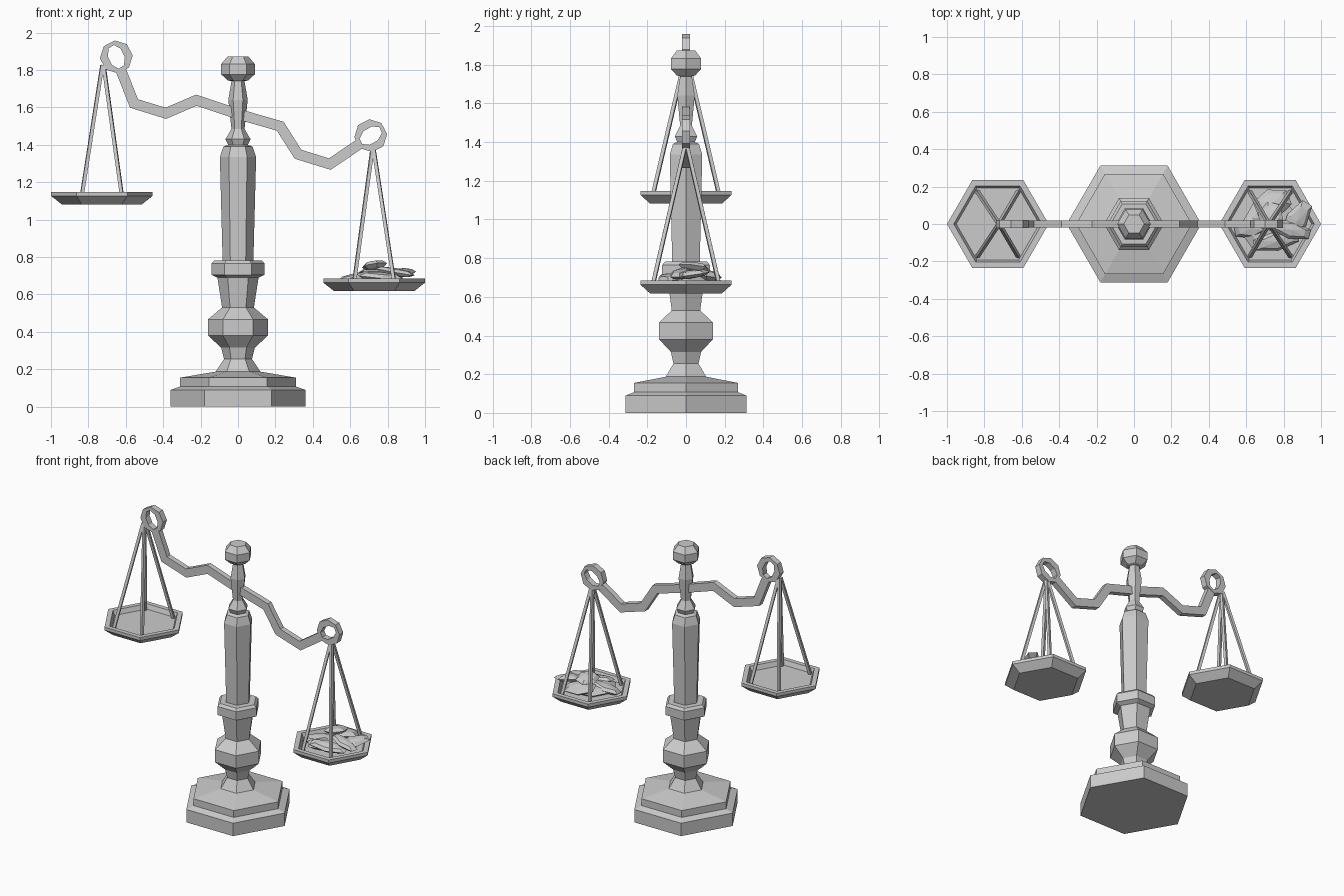
import bpy, bmesh, math
from mathutils import Vector, Matrix

if "Cube" in bpy.data.objects:
    bpy.data.objects.remove(bpy.data.objects["Cube"])

TILT = math.radians(17.2)
PIVOT = Vector((0, 0, 1.564))


def finish(name, bm, loc=(0, 0, 0), rot=(0, 0, 0)):
    bmesh.ops.recalc_face_normals(bm, faces=bm.faces)
    me = bpy.data.meshes.new(name)
    bm.to_mesh(me)
    bm.free()
    ob = bpy.data.objects.new(name, me)
    ob.location, ob.rotation_euler = loc, rot
    bpy.context.collection.objects.link(ob)
    return ob


def lathe(name, profile, loc=(0, 0, 0), sides=6):
    """Faceted turned part from (radius, height) pairs, capped at both ends."""
    bm = bmesh.new()
    rings = []
    for r, z in profile:
        rings.append([bm.verts.new((r * math.cos(math.tau * i / sides),
                                    r * math.sin(math.tau * i / sides), z)) for i in range(sides)])
    for a, b in zip(rings, rings[1:]):
        for i in range(sides):
            j = (i + 1) % sides
            bm.faces.new((a[i], a[j], b[j], b[i]))
    bm.faces.new(rings[0])
    bm.faces.new(rings[-1])
    return finish(name, bm, loc)


def plate(name, left, right, closed, half_y, loc, rot):
    """Solid band between two matching XZ outlines, given thickness along y."""
    bm = bmesh.new()
    rows = []
    for a, b in zip(left, right):
        rows.append([bm.verts.new((p[0], y, p[1])) for p, y in
                     ((a, -half_y), (b, -half_y), (b, half_y), (a, half_y))])
    pairs = list(zip(rows, rows[1:]))
    if closed:
        pairs.append((rows[-1], rows[0]))
    else:
        bm.faces.new(rows[0])
        bm.faces.new(rows[-1])
    for r, s in pairs:
        for i in range(4):
            j = (i + 1) % 4
            bm.faces.new((r[i], r[j], s[j], s[i]))
    return finish(name, bm, loc, rot)


def rod(name, a, b, radius):
    a, b = Vector(a), Vector(b)
    bm = bmesh.new()
    bmesh.ops.create_cone(bm, cap_ends=True, segments=4, radius1=radius, radius2=radius,
                          depth=(b - a).length)
    q = (b - a).to_track_quat('Z', 'Y')
    bm.transform(Matrix.Translation((a + b) / 2) @ q.to_matrix().to_4x4())
    return finish(name, bm)


# Stepped foot and turned lower stem
lathe("base_and_stem", [(0.36, 0), (0.36, 0.09), (0.31, 0.107), (0.31, 0.155), (0.12, 0.187),
                        (0.075, 0.255), (0.09, 0.315), (0.16, 0.38), (0.16, 0.467), (0.085, 0.53),
                        (0.11, 0.69), (0.142, 0.705), (0.142, 0.765), (0.125, 0.782)])
# Tapered shaft, collar, neck and knob
lathe("shaft_and_finial", [(0.082, 0.77), (0.097, 1.335), (0.078, 1.39), (0.053, 1.4), (0.067, 1.43),
                           (0.035, 1.485), (0.052, 1.64), (0.035, 1.74), (0.055, 1.745),
                           (0.09, 1.777), (0.09, 1.832), (0.055, 1.873)])

# Tilted beam: mirrored zigzag path with mitred edges
half = [(0.235, 0.005), (0.37, -0.11), (0.548, -0.11), (0.67, 0.042)]
path = [Vector((-x, z)) for x, z in reversed(half)] + [Vector((0, 0))] + [Vector(p) for p in half]
dirs = [(b - a).normalized() for a, b in zip(path, path[1:])]
upper, lower = [], []
for p, d0, d1 in zip(path, dirs[:1] + dirs, dirs + dirs[-1:]):
    n0 = Vector((-d0.y, d0.x))
    m = (n0 + Vector((-d1.y, d1.x))).normalized()
    w = 0.028 / m.dot(n0)
    upper.append(p + m * w)
    lower.append(p - m * w)
plate("beam", upper, lower, False, 0.019, PIVOT, (0, TILT, 0))

# Eight-sided eyes at the beam ends, with holes stretched along the arms
for side, label in ((-1, "left"), (1, "right")):
    c = Vector((0.712, 0.1))
    axis = Vector((math.cos(math.radians(51)), math.sin(math.radians(51))))
    perp = Vector((-axis.y, axis.x))
    outer, inner = [], []
    for k in range(8):
        a = math.radians(22.5 + 45 * k)
        d = Vector((math.cos(a), math.sin(a)))
        o = c + d * 0.088
        h = c + axis * d.dot(axis) * 0.066 + perp * d.dot(perp) * 0.043
        outer.append((side * o.x, o.y))
        inner.append((side * h.x, h.y))
    plate(label + "_beam_eye", outer, inner, True, 0.021, PIVOT, (0, TILT, 0))

# Hexagonal pans, each on four hanging rods
for label, cx, z0, top in (("left", -0.728, 1.082, 1.825), ("right", 0.728, 0.618, 1.375)):
    lathe(label + "_pan", [(0.215, 0), (0.272, 0.045), (0.272, 0.066), (0.236, 0.066), (0.222, 0.035)],
          (cx, 0, z0))
    for sx in (-1, 1):
        for sy in (-1, 1):
            rod(label + "_pan_rod", (cx + sx * 0.108, sy * 0.172, z0 + 0.04),
                (cx + sx * 0.004 + (0.006 if cx < 0 else -0.006), sy * 0.006, top), 0.013)

# Heap of faceted leaf-shaped pieces in the lower pan: centre, half sizes, rotation in degrees
pieces = [((0.87, 0.02, 0.715), (0.125, 0.06, 0.022), (8, -6, 58)),
          ((0.74, 0.11, 0.71), (0.11, 0.08, 0.03), (-8, 5, 20)),
          ((0.63, -0.02, 0.69), (0.11, 0.06, 0.025), (5, -12, 10)),
          ((0.76, -0.09, 0.695), (0.14, 0.055, 0.025), (10, 4, 12)),
          ((0.73, 0.04, 0.755), (0.085, 0.07, 0.025), (-10, 5, 75)),
          ((0.84, -0.03, 0.72), (0.12, 0.05, 0.022), (0, 10, -15)),
          ((0.72, 0.0, 0.68), (0.17, 0.14, 0.035), (0, 0, 35))]
for loc, size, rot in pieces:
    bm = bmesh.new()
    bmesh.ops.create_uvsphere(bm, u_segments=6, v_segments=4, radius=1)
    bm.transform(Matrix.Diagonal((*size, 1)))
    finish("leaf_piece", bm, loc, [math.radians(a) for a in rot])
